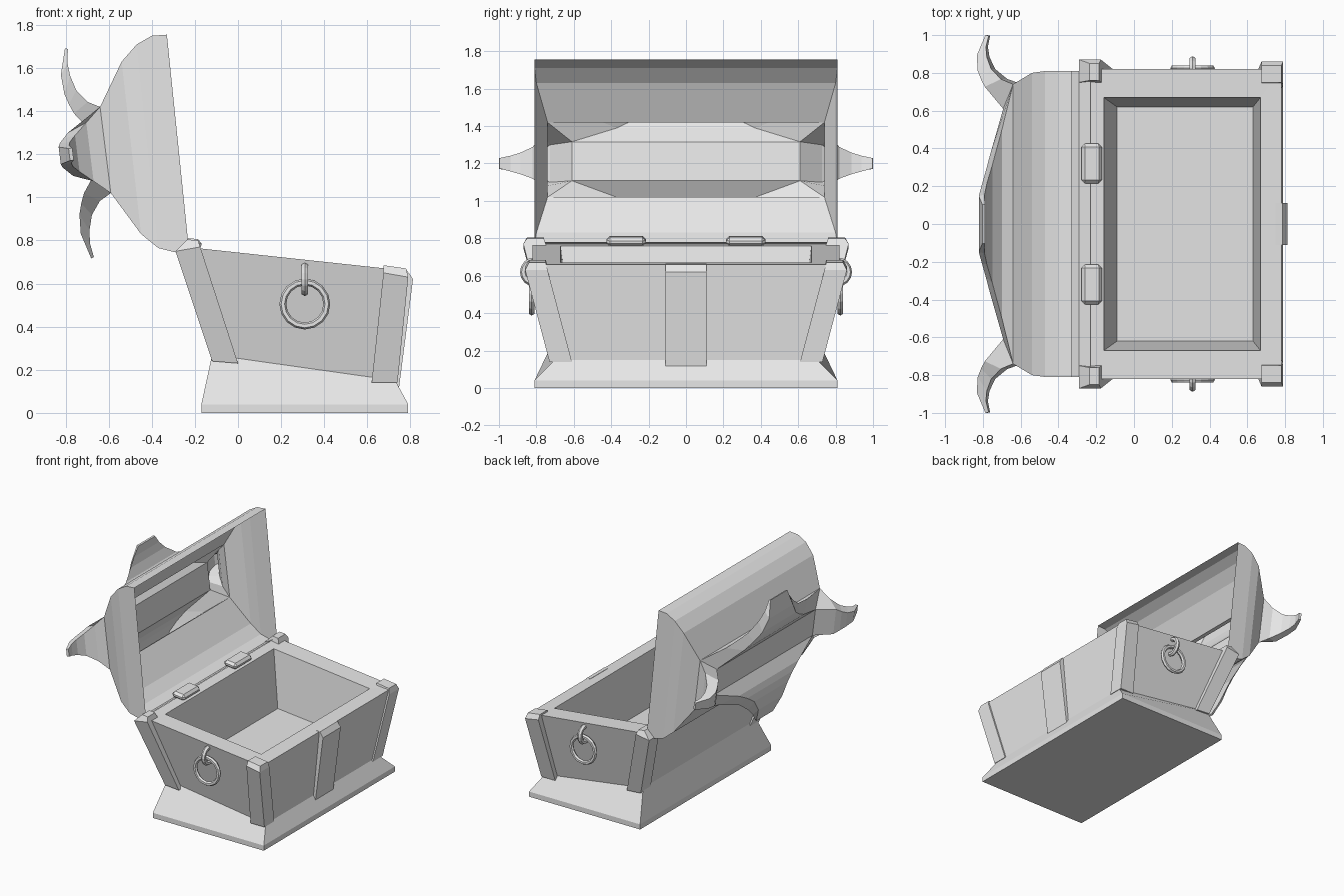
import bpy, bmesh, math
from mathutils import Vector

if "Cube" in bpy.data.objects:
    bpy.data.objects.remove(bpy.data.objects["Cube"])

grey = bpy.data.materials.new("plain_grey")
grey.use_nodes = True
grey.diffuse_color = (0.8, 0.8, 0.8, 1)
grey.node_tree.nodes["Principled BSDF"].inputs["Base Color"].default_value = (0.8, 0.8, 0.8, 1)


def loft(name, rings, start=True, end=True):
    """Skin a stack of four-cornered rings, optionally capping the ends."""
    bm = bmesh.new()
    loops = [[bm.verts.new(p) for p in ring] for ring in rings]
    for a, b in zip(loops, loops[1:]):
        for i in range(4):
            j = (i + 1) % 4
            bm.faces.new((a[i], a[j], b[j], b[i]))
    if start:
        bm.faces.new(loops[0])
    if end:
        bm.faces.new(loops[-1])
    bmesh.ops.recalc_face_normals(bm, faces=bm.faces[:])
    mesh = bpy.data.meshes.new(name)
    bm.to_mesh(mesh)
    bm.free()
    obj = bpy.data.objects.new(name, mesh)
    bpy.context.collection.objects.link(obj)
    mesh.materials.append(grey)
    return obj


def slab(x0, x1, y0, y1, z0, z1):
    """Ring whose height runs from z0 at x0 to z1 at x1."""
    return [(x0, y0, z0), (x1, y0, z1), (x1, y1, z1), (x0, y1, z0)]


def level(x0, x1, y, z0, z1):
    return slab(x0, x1, -y, y, z0, z1)


# Plinth, flared box walls, rim and hollow interior in one skin
loft("chest_body", [
    level(-0.17, 0.79, 0.81, 0, 0),
    level(-0.17, 0.79, 0.81, 0.04, 0.04),
    level(-0.12, 0.73, 0.70, 0.27, 0.15),
    level(-0.24, 0.78, 0.82, 0.77, 0.66),
    level(-0.16, 0.67, 0.67, 0.76, 0.67),
    level(-0.09, 0.63, 0.62, 0.33, 0.26),
])

# Corner posts with chamfered tops
for side, s in (("right", -1), ("left", 1)):
    loft("back_post_" + side, [
        slab(-0.12, 0.0, s * 0.61, s * 0.73, 0.24, 0.23),
        slab(-0.29, -0.175, s * 0.75, s * 0.87, 0.75, 0.77),
        slab(-0.235, -0.185, s * 0.76, s * 0.85, 0.805, 0.80),
    ])
    loft("front_post_" + side, [
        slab(0.62, 0.74, s * 0.61, s * 0.73, 0.14, 0.14),
        slab(0.675, 0.79, s * 0.74, s * 0.86, 0.65, 0.63),
        slab(0.675, 0.78, s * 0.75, s * 0.84, 0.685, 0.67),
    ])

# Latch strip on the front
loft("latch", [
    level(0.70, 0.745, 0.11, 0.10, 0.10),
    level(0.75, 0.812, 0.11, 0.63, 0.62),
    level(0.75, 0.785, 0.11, 0.665, 0.66),
])

# Hinges
for side, s in (("right", -1), ("left", 1)):
    bpy.ops.mesh.primitive_cube_add(size=1, location=(-0.225, s * 0.32, 0.785))
    hinge = bpy.context.object
    hinge.name = "hinge_" + side
    hinge.scale = (0.11, 0.21, 0.05)
    bpy.ops.object.transform_apply(location=False, rotation=False)
    hinge.rotation_euler.y = 0.1
    hinge.data.materials.append(grey)
    bevel = hinge.modifiers.new("chamfer", "BEVEL")
    bevel.width = 0.018
    bevel.segments = 1

# Ring handles hanging from staples
for side, s in (("right", -1), ("left", 1)):
    for part, y, z, turn, big, small in (
            ("handle_ring", 0.825, 0.505, (math.pi / 2, 0, 0), 0.102, 0.016),
            ("handle_staple", 0.81, 0.62, (0, math.pi / 2, 0), 0.06, 0.018)):
        bpy.ops.mesh.primitive_torus_add(
            location=(0.31, s * y, z), rotation=turn, major_radius=big,
            minor_radius=small, major_segments=16, minor_segments=6)
        ring = bpy.context.object
        ring.name = part + "_" + side
        ring.data.materials.append(grey)

# Lid shell: each station is (top x, top z, bottom x, bottom z, half width)
stations = [
    (-0.33, 1.755, -0.23, 0.78, 0.81),
    (-0.40, 1.75, -0.29, 0.745, 0.81),
    (-0.47, 1.71, -0.37, 0.765, 0.81),
    (-0.54, 1.63, -0.45, 0.83, 0.80),
    (-0.64, 1.42, -0.59, 1.02, 0.74),
]
loft("lid", [[(tx, -w, tz), (tx, w, tz), (bx, w, bz), (bx, -w, bz)]
             for tx, tz, bx, bz, w in stations], start=False, end=False)

# Tilted frame on the back of the lid
centre = Vector((-0.615, 0, 1.22))
up = Vector((-0.05, 0, 0.4)).normalized()
out = Vector((-up.z, 0, up.x))
across = Vector((0, 1, 0))
half_y, half_v = 0.74, 0.2016
hub_y, hub_v, hub_n = 0.61, 0.105, 0.065


def place(y, v, n):
    return centre + across * y + up * v + out * n


# Raised panel between the horns
loft("lid_back_panel", [[place(a * hub_y, b * hub_v, hub_n)
     for a, b in ((-1, -1), (1, -1), (1, 1), (-1, 1))]], end=False)

# Horn stations: inner edge (reach, rise, width), outer edge (reach, rise, width)
horn = [
    (0.03, 0.055, 0.68, -0.015, 0.124, 0.50),
    (0.09, 0.10, 0.42, 0.03, 0.142, 0.38),
    (0.16, 0.12, 0.29, 0.08, 0.157, 0.28),
    (0.22, 0.125, 0.21, 0.17, 0.162, 0.20),
    (0.285, 0.115, 0.14, 0.29, 0.128, 0.14),
]


def add_horn(name, sign, sideways):
    if sideways:
        edge, width, hub_edge, hub_width, rise, reach = half_y, half_v, hub_y, hub_v, 1.32, 0.9
    else:
        edge, width, hub_edge, hub_width, rise, reach = half_v, half_y, hub_v, hub_y, 1, 1

    def point(r, w, n):
        return place(sign * r, w, n) if sideways else place(w, sign * r, n)

    rings = [[point(edge, -width, 0), point(edge, width, 0),
              point(hub_edge, hub_width, hub_n), point(hub_edge, -hub_width, hub_n)]]
    for r1, n1, w1, r2, n2, w2 in horn:
        a, b = edge + r1 * reach, edge + r2 * reach
        rings.append([point(a, -w1 * width, n1 * rise), point(a, w1 * width, n1 * rise),
                      point(b, w2 * width, n2 * rise), point(b, -w2 * width, n2 * rise)])
    loft(name, rings, start=False)


add_horn("horn_upper", 1, False)
add_horn("horn_lower", -1, False)
add_horn("horn_left", 1, True)
add_horn("horn_right", -1, True)
